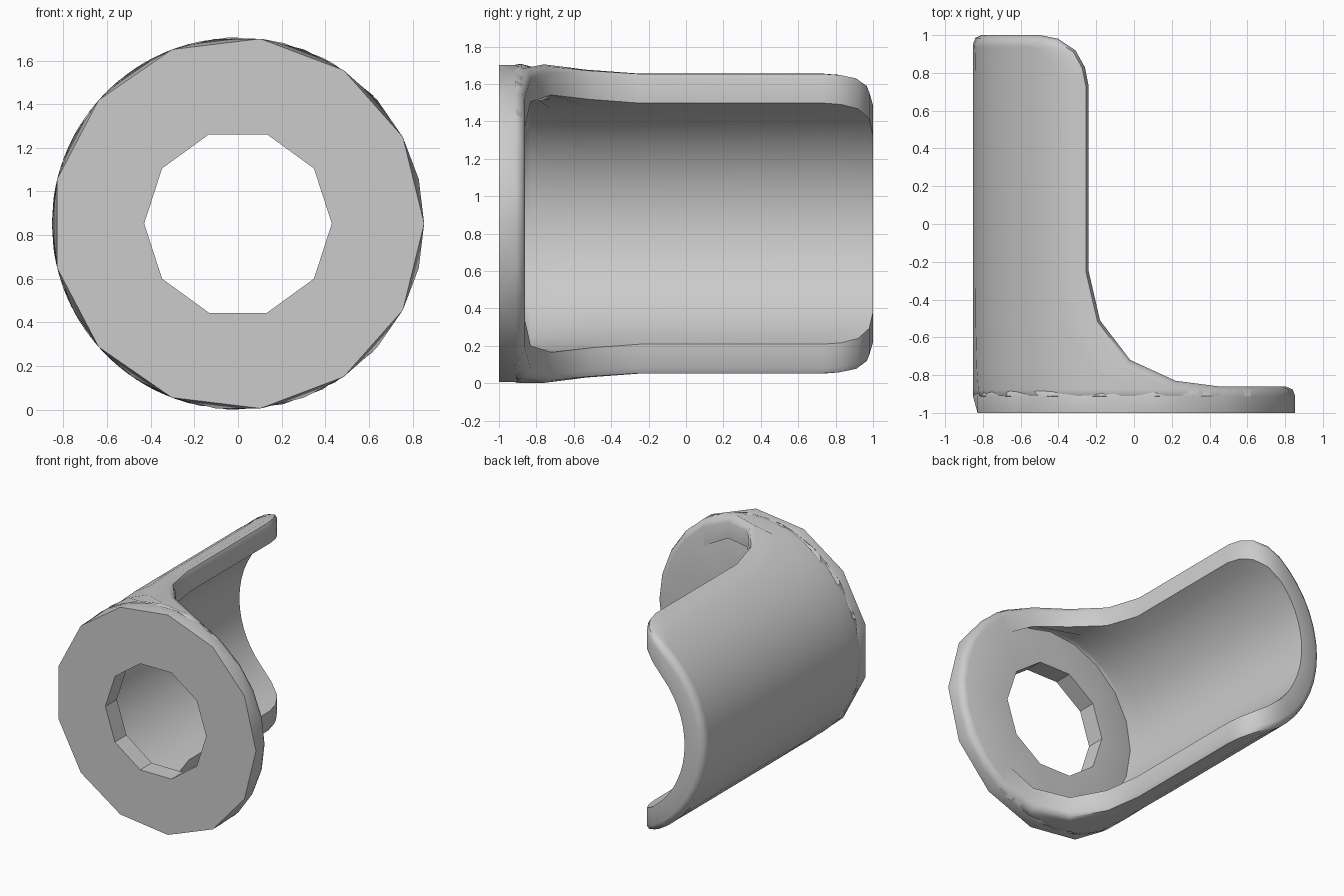
import bpy, bmesh, math
from mathutils import Vector

if "Cube" in bpy.data.objects:
    bpy.data.objects.remove(bpy.data.objects["Cube"])

CZ = 0.853          # height of the tube axis
R_OUT, R_IN = 0.853, 0.688
SIDES = 13
SEGS = 14

grey = bpy.data.materials.new("plain_grey")
grey.use_nodes = True
colour = (0.6, 0.6, 0.6, 1)
grey.diffuse_color = colour
grey.node_tree.nodes["Principled BSDF"].inputs["Base Color"].default_value = colour


def polar(r, a, y):
    return Vector((r * math.cos(a), y, CZ + r * math.sin(a)))


def finish(bm, name):
    loose = [v for v in bm.verts if not v.link_faces]
    bmesh.ops.delete(bm, geom=loose, context='VERTS')
    bmesh.ops.recalc_face_normals(bm, faces=bm.faces)
    mesh = bpy.data.meshes.new(name)
    bm.to_mesh(mesh)
    bm.free()
    mesh.materials.append(grey)
    obj = bpy.data.objects.new(name, mesh)
    bpy.context.collection.objects.link(obj)
    bpy.ops.object.select_all(action='DESELECT')
    obj.select_set(True)
    bpy.context.view_layer.objects.active = obj
    bpy.ops.object.shade_smooth_by_angle(angle=math.radians(50))
    return obj


# Flange: disc with a ten-sided hole and a rounded back rim
bm = bmesh.new()


def ring(n, r, y):
    return [bm.verts.new(polar(r, math.tau * k / n, y)) for k in range(n)]


def bridge(a, b):
    n = len(a)
    for k in range(n):
        bm.faces.new((a[k], a[k - 1], b[k - 1], b[k]))


def annulus(a, b):
    edges = []
    for loop in (a, b):
        for k in range(len(loop)):
            pair = (loop[k - 1], loop[k])
            edges.append(bm.edges.get(pair) or bm.edges.new(pair))
    bmesh.ops.triangle_fill(bm, edges=edges, use_beauty=True)


front_rim = ring(SIDES, R_OUT, -1)
rims = [ring(2 * SIDES, r, y) for r, y in
        ((R_OUT, -0.91), (R_OUT - 0.014, -0.875), (R_OUT - 0.05, -0.86))]
hole_front, hole_back = ring(10, 0.43, -1), ring(10, 0.43, -0.86)
for k in range(SIDES):
    f0, f1 = front_rim[k], front_rim[(k + 1) % SIDES]
    b0, b1, b2 = (rims[0][(2 * k + i) % (2 * SIDES)] for i in range(3))
    for tri in ((f0, b0, b1), (f0, b1, f1), (f1, b1, b2)):
        bm.faces.new(tri)
bridge(rims[0], rims[1])
bridge(rims[1], rims[2])
bridge(hole_front, hole_back)
annulus(front_rim, hole_front)
annulus(rims[2], hole_back)
flange = finish(bm, "flange")
for p in flange.data.polygons:      # faceted hole
    c = p.center
    if math.hypot(c.x, c.z - CZ) < 0.43 and abs(p.normal.y) < 0.5:
        p.use_smooth = False

# Half shell: C-shaped sections that follow the side cut, seen from above
cut = [Vector(p) for p in (
    (0.62, -0.862), (0.45, -0.86), (0.22, -0.83), (-0.02, -0.72),
    (-0.18, -0.51), (-0.24, -0.25), (-0.24, 0.73), (-0.26, 0.83),
    (-0.31, 0.92), (-0.40, 0.98), (-0.5, 1.0))]
# Radius and inset of each arc: inner wall, three bevel steps to outer wall
levels = ((R_IN, 0), (R_OUT - 0.045, 0), (R_OUT - 0.013, 0.015), (R_OUT, 0.05))
bm = bmesh.new()
rows = []
for i, p in enumerate(cut):
    t = (cut[min(i + 1, len(cut) - 1)] - cut[max(i - 1, 0)]).normalized()
    if i in (0, len(cut) - 1):
        t = Vector((-1, 0))
    out = Vector((t.y, -t.x))
    row = []
    for r, inset in levels:
        q = p - out * inset
        a = math.acos(q.x / r)
        row.append([bm.verts.new(polar(r, a + (math.tau - 2 * a) * j / SEGS, q.y))
                    for j in range(SEGS + 1)])
    rows.append(row)
for a, b in zip(rows, rows[1:]):
    for lv in (0, 3):               # inner and outer walls
        for j in range(SEGS):
            bm.faces.new((a[lv][j], a[lv][j + 1], b[lv][j + 1], b[lv][j]))
    for j in (0, SEGS):             # cut edges with bevel
        for lv in range(3):
            bm.faces.new((a[lv][j], a[lv + 1][j], b[lv + 1][j], b[lv][j]))
for row in (rows[0], rows[-1]):     # end walls
    for lv in range(3):
        for j in range(SEGS):
            bm.faces.new((row[lv][j], row[lv + 1][j],
                          row[lv + 1][j + 1], row[lv][j + 1]))
finish(bm, "half_shell")
